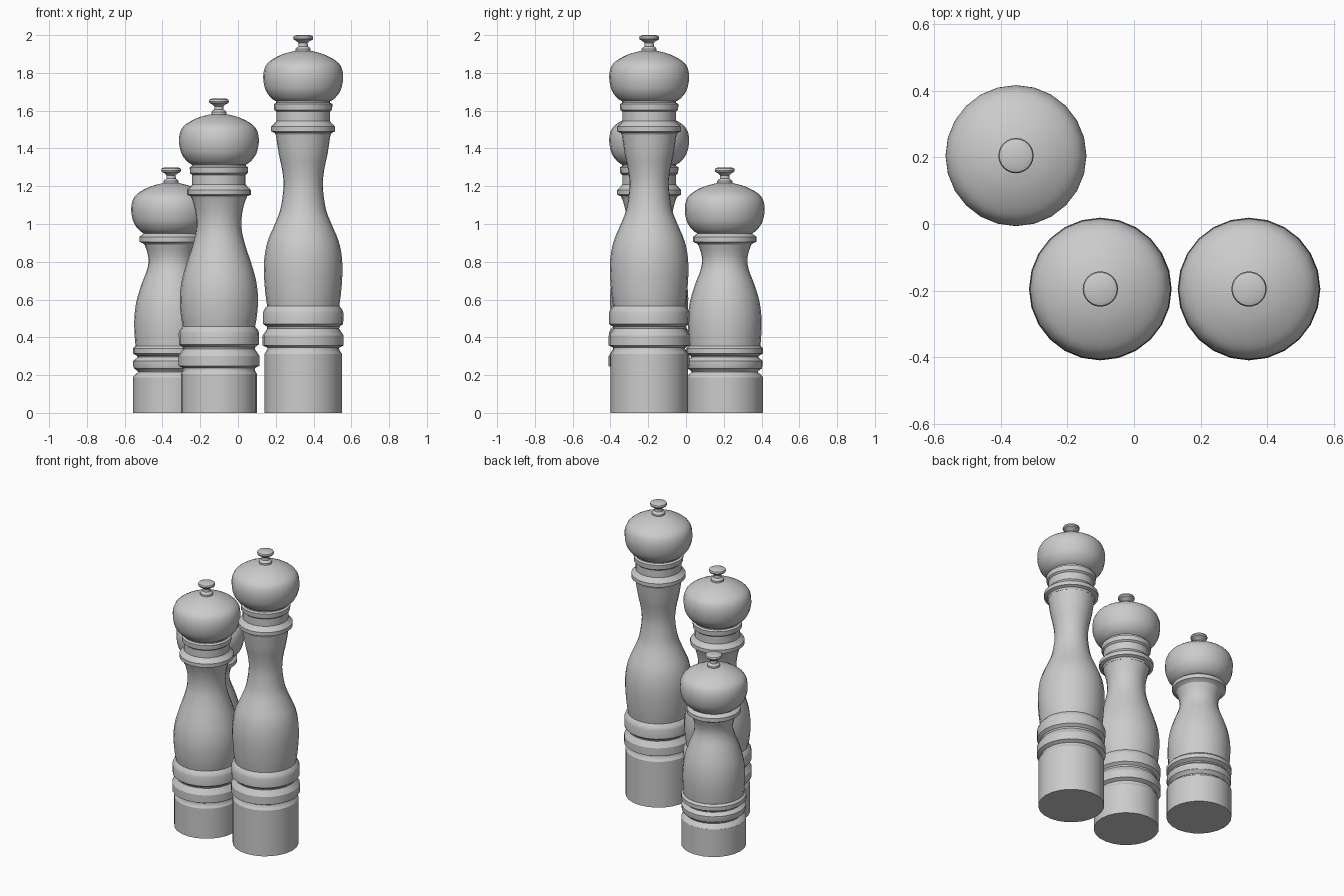
import bpy, bmesh, math
from mathutils import Vector

if "Cube" in bpy.data.objects:
    bpy.data.objects.remove(bpy.data.objects["Cube"])

SIDES = 24


def curve(points, steps=3):
    """Smooth (radius, z) curve through the given points."""
    p = [Vector(q) for q in points]
    p = [2 * p[0] - p[1]] + p + [2 * p[-1] - p[-2]]
    out = []
    for a, b, c, d in zip(p, p[1:], p[2:], p[3:]):
        for i in range(steps):
            t = i / steps
            out.append(0.5 * (2 * b + (c - a) * t + (2 * a - 5 * b + 4 * c - d) * t * t
                              + (3 * b - a - 3 * c + d) * t ** 3))
    return [tuple(q) for q in out + [p[-2]]]


def lathe(name, profile, x, y, z=0.0):
    """Turn a (radius, z) profile into a closed solid."""
    bm = bmesh.new()
    rings = []
    for r, h in profile:
        rings.append([bm.verts.new((r * math.cos(2 * math.pi * i / SIDES),
                                    r * math.sin(2 * math.pi * i / SIDES), h))
                      for i in range(SIDES)])
    for lo, hi in zip(rings, rings[1:]):
        for i in range(SIDES):
            j = (i + 1) % SIDES
            bm.faces.new((lo[i], lo[j], hi[j], hi[i]))
    bm.faces.new(rings[0][::-1])
    bm.faces.new(rings[-1])
    mesh = bpy.data.meshes.new(name)
    bm.to_mesh(mesh)
    bm.free()
    ob = bpy.data.objects.new(name, mesh)
    ob.location = (x, y, z)
    bpy.context.collection.objects.link(ob)
    bpy.ops.object.select_all(action='DESELECT')
    ob.select_set(True)
    bpy.context.view_layer.objects.active = ob
    bpy.ops.object.shade_smooth_by_angle(angle=math.radians(32))


# Shared profiles: turned head and knob, heights measured from the head underside
HEAD = curve([(.145, 0), (.17, .018), (.197, .055), (.21, .105), (.21, .15),
              (.197, .19), (.165, .22), (.105, .25), (.045, .266)])
KNOB = [(.04, .255), (.04, .277), (.034, .285), (.025, .29), (.024, .308),
        (.035, .318), (.05, .326), (.053, .334), (.05, .344), (.036, .35)]

# Foot mouldings, heights measured from the top of the plain cylinder
WIDE_RINGS = [(.190, .012), (.190, .02), (.214, .032), (.214, .085), (.190, .122),
              (.193, .132), (.212, .146), (.213, .205), (.207, .222), (.190, .242)]
SLIM_RINGS = [(.175, .016), (.178, .022), (.196, .035), (.201, .05), (.201, .075),
              (.178, .095), (.180, .102), (.203, .115), (.203, .142), (.190, .155)]

# Collars, heights measured from the head underside
DOUBLE_COLLAR = [(.145, -.18), (.150, -.168), (.169, -.16), (.169, -.135), (.160, -.125),
                 (.149, -.115), (.142, -.105), (.142, -.055), (.153, -.046),
                 (.155, -.015), (.143, -.008), (.143, .003)]
SINGLE_COLLAR = [(.140, -.06), (.150, -.052), (.168, -.044), (.168, -.018),
                 (.155, -.008), (.140, .003)]

# name, x, y, foot radius, foot height, head height, rings, collar, body curve
MILLS = [
    ("tall", .345, -.195, .205, .325, 1.65, WIDE_RINGS, DOUBLE_COLLAR,
     [(.190, .56), (.201, .64), (.208, .75), (.203, .84), (.185, .918), (.150, 1.0),
      (.120, 1.08), (.104, 1.2), (.112, 1.29), (.129, 1.37), (.145, 1.475)]),
    ("medium", -.101, -.195, .202, .217, 1.315, WIDE_RINGS, DOUBLE_COLLAR,
     [(.190, .45), (.202, .52), (.207, .61), (.197, .70), (.172, .79),
      (.142, .88), (.122, .96), (.120, 1.03), (.130, 1.09), (.145, 1.14)]),
    ("short", -.354, .205, .202, .2, .95, SLIM_RINGS, SINGLE_COLLAR,
     [(.188, .345), (.194, .42), (.195, .50), (.184, .59), (.157, .68),
      (.130, .75), (.120, .80), (.125, .845), (.142, .895)]),
]

for name, x, y, r, foot, top, rings, collar, body in MILLS:
    # foot cylinder with rounded shoulder, then the turned rings
    base = [(r, 0), (r, foot - .012), (r - .008, foot)] + \
           [(q, foot + h) for q, h in rings]
    lathe(name + "_mill_base", base, x, y)
    # waisted body
    lathe(name + "_mill_body", curve(body), x, y)
    # collar, head and finial knob
    lathe(name + "_mill_collar", collar, x, y, top)
    lathe(name + "_mill_head", HEAD, x, y, top)
    lathe(name + "_mill_knob", KNOB, x, y, top)
